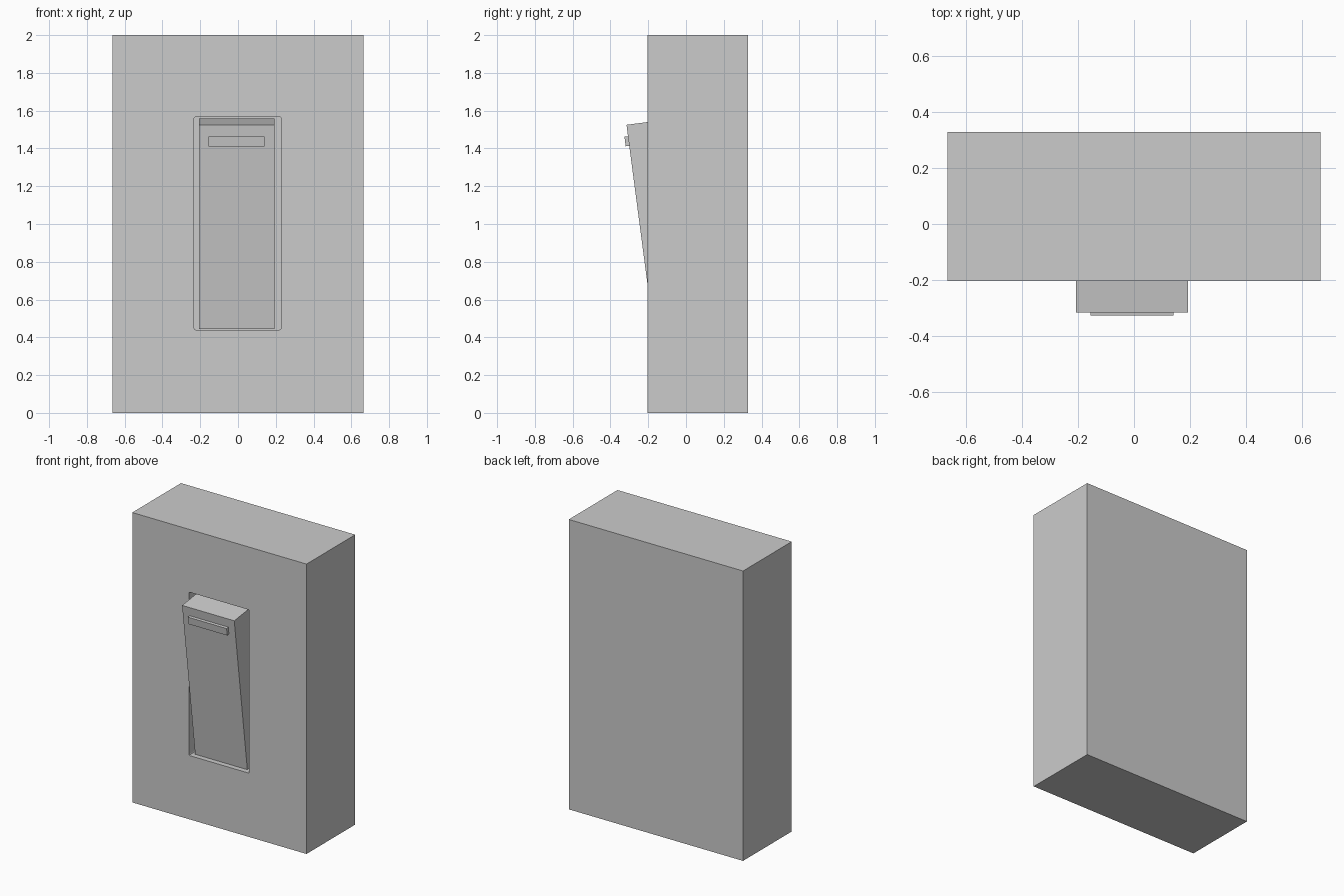
import bpy, bmesh, math
from mathutils import Vector, Matrix

if "Cube" in bpy.data.objects:
    bpy.data.objects.remove(bpy.data.objects["Cube"])

TILT = math.radians(7.5)


def box(name, lo, hi, tilt=0.0, pivot=(0, 0, 0)):
    """Box between two corners, optionally tilted about the x axis at pivot."""
    lo, hi, pivot = Vector(lo), Vector(hi), Vector(pivot)
    bm = bmesh.new()
    bmesh.ops.create_cube(bm, size=1)
    bmesh.ops.scale(bm, vec=hi - lo, verts=bm.verts)
    bmesh.ops.translate(bm, vec=(lo + hi) / 2, verts=bm.verts)
    bmesh.ops.rotate(bm, cent=pivot, matrix=Matrix.Rotation(tilt, 3, 'X'), verts=bm.verts)
    mesh = bpy.data.meshes.new(name)
    bm.to_mesh(mesh)
    bm.free()
    obj = bpy.data.objects.new(name, mesh)
    bpy.context.collection.objects.link(obj)
    return obj


# Housing with a slot whose upright corners are slightly softened
housing = box("housing", (-0.665, -0.203, 0), (0.665, 0.328, 2))
cutter = box("slot_cutter", (-0.232, -0.4, 0.44), (0.228, 0.08, 1.567))
bm = bmesh.new()
bm.from_mesh(cutter.data)
corners = [e for e in bm.edges if abs(e.verts[0].co.y - e.verts[1].co.y) > 0.1]
bmesh.ops.bevel(bm, geom=corners, offset=0.008, segments=2, profile=0.5, affect='EDGES')
bm.to_mesh(cutter.data)
bm.free()
cutter.hide_render = True
cutter.hide_set(True)
cut = housing.modifiers.new("slot", 'BOOLEAN')
cut.operation = 'DIFFERENCE'
cut.solver = 'EXACT'
cut.object = cutter

# Rocker paddle, tilted so its upper end sticks out
top_edge = (0, -0.315, 1.525)
box("rocker", (-0.206, -0.315, 0.434), (0.192, -0.065, 1.525), TILT, top_edge)

# Raised bar near the top of the paddle
box("indicator_bar", (-0.155, -0.334, 1.413), (0.141, -0.305, 1.464), TILT, top_edge)
